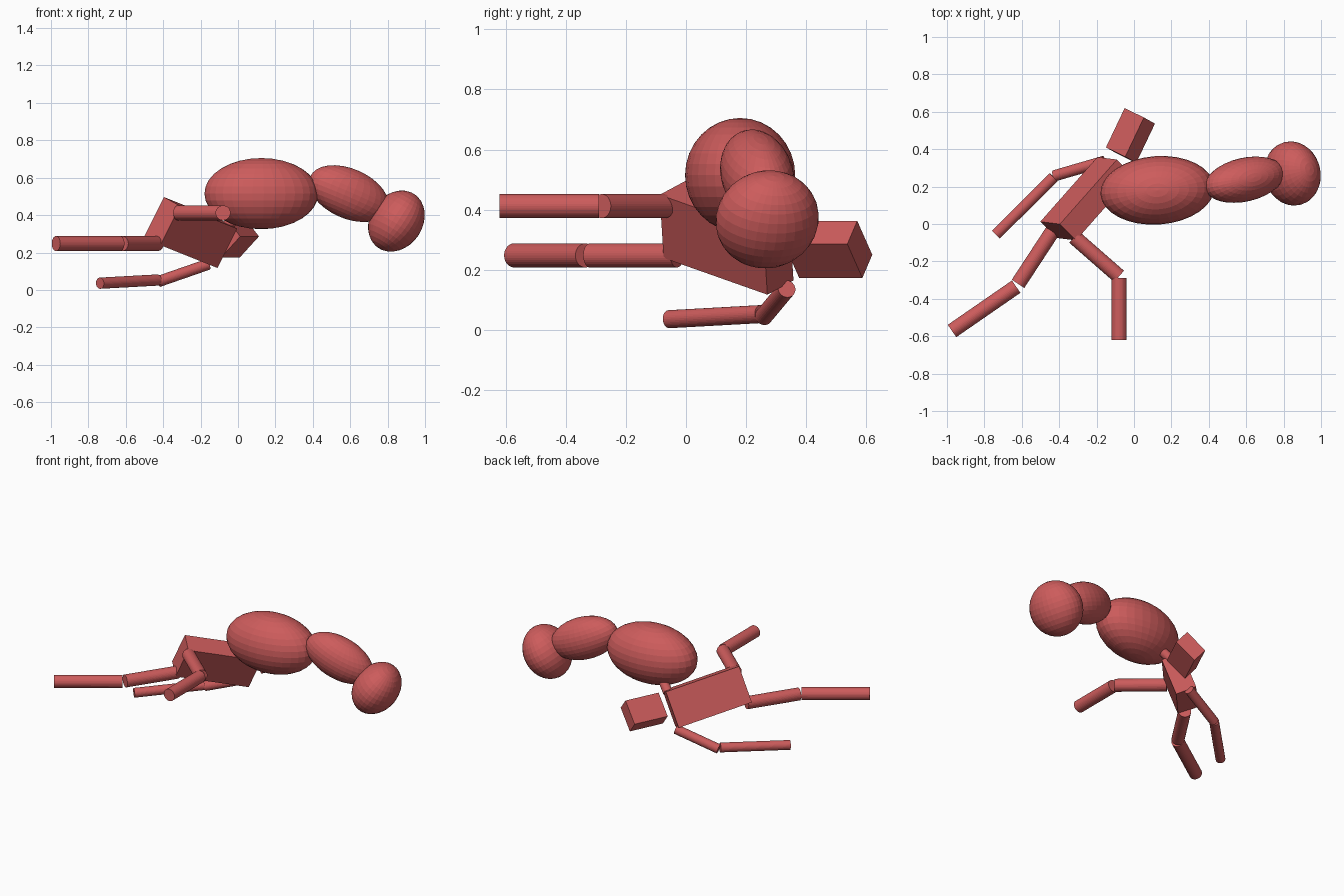
import bpy
import bmesh
from mathutils import Matrix, Vector

cube = bpy.data.objects.get("Cube")
if cube:
    bpy.data.objects.remove(cube, do_unlink=True)

red = bpy.data.materials.new("dusty_red")
red.use_nodes = True
color = (0.61, 0.107, 0.107, 1)
red.diffuse_color = color
red.node_tree.nodes["Principled BSDF"].inputs["Base Color"].default_value = color


def frame(center, x, y, z):
    """Matrix whose columns are the given axis vectors, placed at center."""
    m = Matrix((x, y, z)).transposed().to_4x4()
    m.translation = Vector(center)
    return m


def finish(name, bm):
    bmesh.ops.recalc_face_normals(bm, faces=bm.faces)
    mesh = bpy.data.meshes.new(name)
    bm.to_mesh(mesh)
    bm.free()
    mesh.materials.append(red)
    obj = bpy.data.objects.new(name, mesh)
    bpy.context.collection.objects.link(obj)


def box(name, center, x, y, z):
    bm = bmesh.new()
    bmesh.ops.create_cube(bm, size=1, matrix=frame(center, x, y, z))
    finish(name, bm)


def ellipsoid(name, center, direction, radii):
    x = Vector(direction).normalized()
    y = Vector((0, 0, 1)).cross(x).normalized()
    z = x.cross(y)
    bm = bmesh.new()
    bmesh.ops.create_uvsphere(
        bm, u_segments=32, v_segments=16, radius=1,
        matrix=frame(center, x * radii[0], y * radii[1], z * radii[2]))
    finish(name, bm)


def rod(name, start, end, radius):
    a, b = Vector(start), Vector(end)
    m = (b - a).to_track_quat('Z', 'Y').to_matrix().to_4x4()
    m.translation = (a + b) / 2
    bm = bmesh.new()
    bmesh.ops.create_cone(bm, cap_ends=True, segments=32, radius1=radius,
                          radius2=radius, depth=(b - a).length, matrix=m)
    finish(name, bm)


# Boxy figure: trunk and head
box("torso", (-0.253, 0.135, 0.307),
    (0.086, -0.087, -0.047), (0.305, 0.345, -0.122), (0.105, -0.013, 0.21))
box("head", (-0.019, 0.473, 0.268),
    (0.103, -0.05, 0.113), (0.10, 0.21, 0), (0.059, -0.033, -0.077))

# Limbs: two rods each, with a slightly open joint
rod("right_thigh", (-0.43, -0.03, 0.248), (-0.62, -0.32, 0.248), 0.04)
rod("right_shin", (-0.63, -0.335, 0.248), (-0.973, -0.572, 0.248), 0.04)
rod("left_thigh", (-0.32, -0.07, 0.412), (-0.08, -0.28, 0.412), 0.04)
rod("left_shin", (-0.08, -0.29, 0.412), (-0.08, -0.62, 0.412), 0.04)
rod("right_upper_arm", (-0.16, 0.335, 0.137), (-0.425, 0.258, 0.045), 0.03)
rod("right_forearm", (-0.43, 0.25, 0.053), (-0.738, -0.056, 0.036), 0.03)
rod("left_upper_arm", (-0.06, 0.28, 0.34), (0.1, 0.2, 0.5), 0.03)

# Chain of rounded bodies
ellipsoid("large_body", (0.125, 0.18, 0.515), (1, 0.07, 0), (0.305, 0.183, 0.19))
ellipsoid("middle_body", (0.592, 0.237, 0.515), (0.895, 0.205, -0.39), (0.23, 0.117, 0.133))
ellipsoid("end_body", (0.847, 0.27, 0.368), (0.8, 0.2, -0.55), (0.139, 0.173, 0.173))
